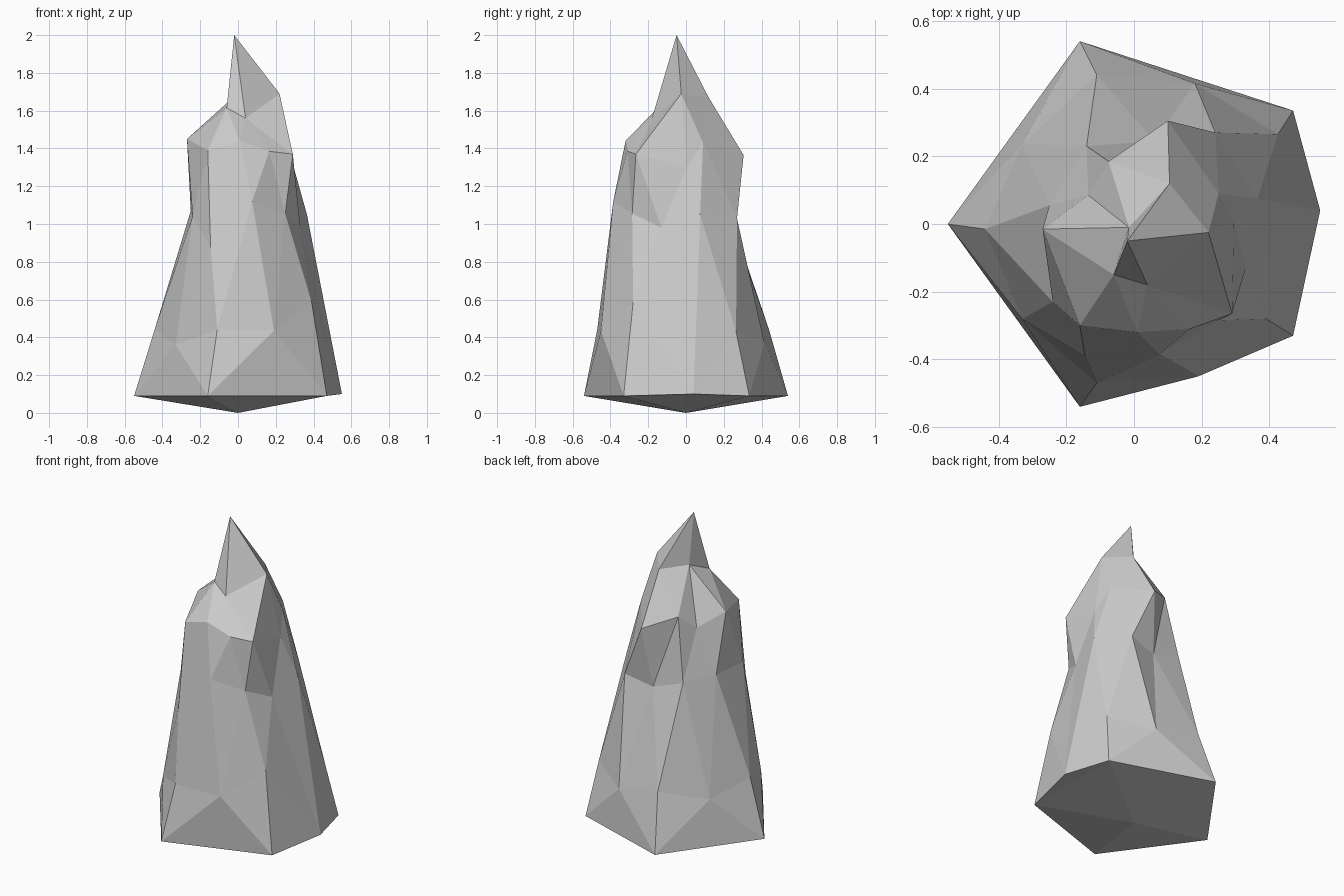
import bpy, bmesh, math

# Rock spire: an icosphere whose latitude rings are pulled into a jagged column.
# Each ring is listed counter-clockwise from the +x axis as (x, y, z).
RINGS = [
    # underside point
    [(0, 0, 0)],
    # foot pentagon
    [(.47, .335, .09), (-.16, .54, .09), (-.55, 0, .09), (-.16, -.54, .09), (.47, -.33, .09)],
    # lower flank
    [(.55, .04, .10), (.425, .265, .43), (.18, .415, .37), (-.11, .44, .44), (-.33, .235, .37),
     (-.44, -.015, .445), (-.33, -.28, .36), (-.11, -.47, .44), (.19, -.45, .435), (.39, -.28, .585)],
    # waist
    [(.365, .075, 1.05), (.24, .27, 1.03), (.06, .245, .985), (-.14, .23, 1.055), (-.25, .055, 1.07),
     (-.24, -.23, 1.04), (-.145, -.39, .88), (.075, -.385, 1.12), (.25, -.285, 1.055), (.33, -.13, .98)],
    # shoulder
    [(.295, .005, 1.30), (.25, .09, 1.43), (.10, .305, 1.365), (-.075, .185, 1.44), (-.135, .085, 1.35),
     (-.27, -.015, 1.45), (-.16, -.30, 1.39), (.01, -.32, 1.44), (.165, -.31, 1.385), (.29, -.265, 1.37)],
    # neck
    [(.22, -.025, 1.69), (.105, .12, 1.67), (-.015, -.01, 1.68), (-.06, -.15, 1.615), (.04, -.18, 1.56)],
    # tip
    [(-.02, -.05, 2)],
]
LIMITS = (-.95, -.7, -.25, .25, .7, .95)

bm = bmesh.new()
bmesh.ops.create_icosphere(bm, subdivisions=2, radius=1)


def ring_of(v):
    return sum(v.co.z > limit for limit in LIMITS)


def angle_of(v):
    return (math.atan2(v.co.y, v.co.x) + .1) % math.tau


groups = [sorted((v for v in bm.verts if ring_of(v) == i), key=angle_of) for i in range(len(RINGS))]
for group, ring in zip(groups, RINGS):
    for v, co in zip(group, ring):
        v.co = co

# flat-shaded faces
for f in bm.faces:
    f.smooth = False
bmesh.ops.recalc_face_normals(bm, faces=bm.faces)

mesh = bpy.data.meshes.new("rock_spire")
bm.to_mesh(mesh)
bm.free()
bpy.context.collection.objects.link(bpy.data.objects.new("rock_spire", mesh))
